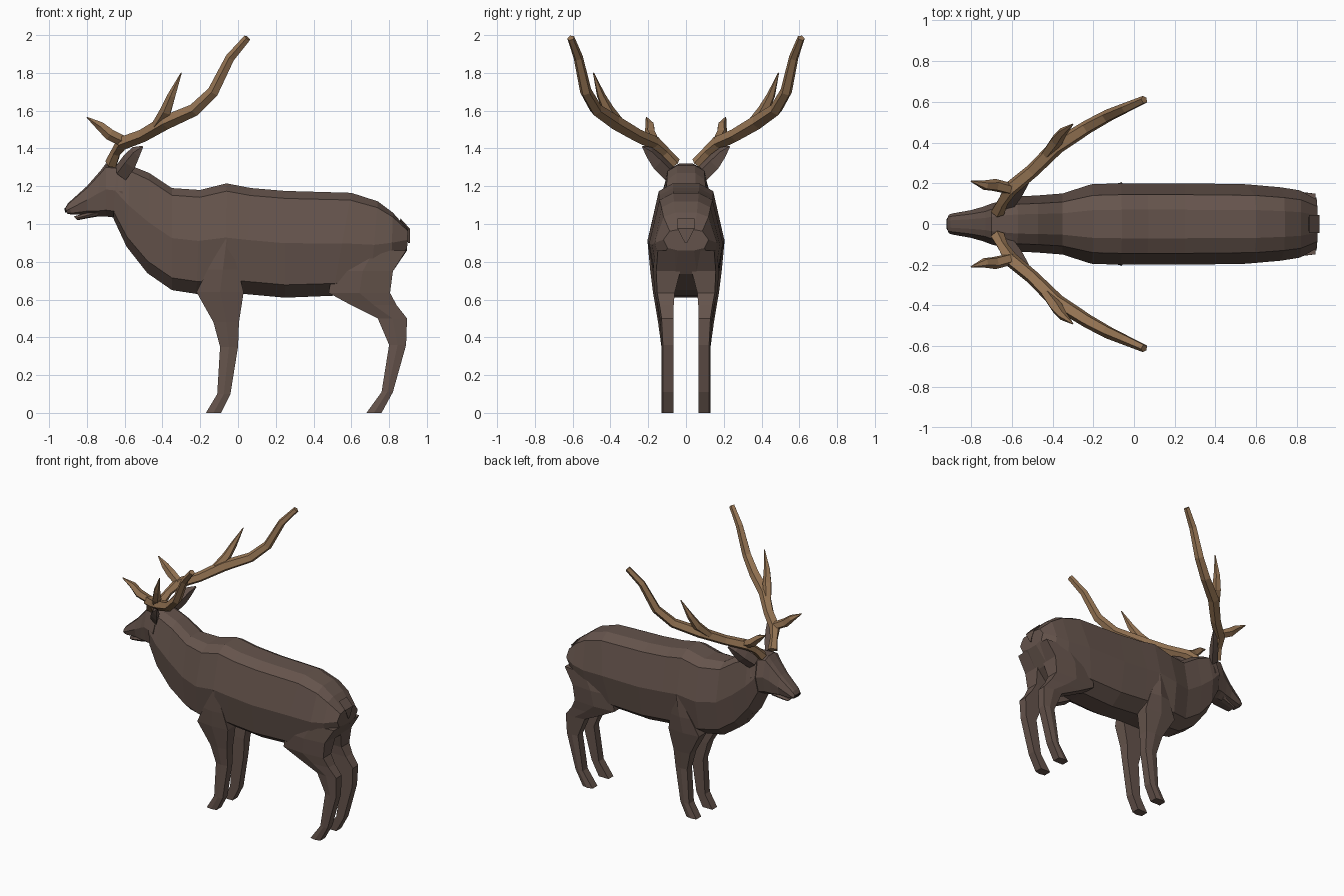
import bpy, bmesh, math
from mathutils import Vector


def material(name, rgb):
    m = bpy.data.materials.new(name)
    m.diffuse_color = (*rgb, 1)
    return m


HIDE = material("brown hide", (0.13, 0.088, 0.072))
HORN = material("tan antler", (0.31, 0.18, 0.09))
DARK = material("dark nose", (0.02, 0.015, 0.013))


def skin(name, rings, mat, mirror=False):
    """Join equal-sized rings of points into a capped, flat-shaded solid."""
    bm = bmesh.new()
    loops = [[bm.verts.new(p) for p in ring] for ring in rings]
    n = len(loops[0])
    for a, b in zip(loops, loops[1:]):
        for i in range(n):
            j = (i + 1) % n
            bm.faces.new((a[i], a[j], b[j], b[i]))
    bm.faces.new(loops[0])
    bm.faces.new(loops[-1])
    bmesh.ops.recalc_face_normals(bm, faces=bm.faces)
    mesh = bpy.data.meshes.new(name)
    bm.to_mesh(mesh)
    bm.free()
    mesh.materials.append(mat)
    ob = bpy.data.objects.new(name, mesh)
    bpy.context.collection.objects.link(ob)
    if mirror:
        mod = ob.modifiers.new("mirror", 'MIRROR')
        mod.use_axis = (False, True, False)
        mod.use_mirror_merge = False
    return ob


def body_ring(top_x, top_z, low_x, low_z, w):
    """Ten-sided section between a top and a bottom point, w = half width."""
    half = [(0.35, 1), (0.72, 0.93), (1, 0.51), (0.82, 0.12), (0.35, 0)]
    pts = half + [(-y, t) for y, t in reversed(half)]
    return [(low_x + (top_x - low_x) * t, y * w, low_z + (top_z - low_z) * t)
            for y, t in pts]


def leg_ring(front, back, z, inner, outer):
    """Six-sided horizontal leg section with a ridge on the outer side."""
    mid, soft = (front + back) / 2, outer - (outer - inner) * 0.12
    return [(front, inner, z), (front, soft, z), (mid, outer, z),
            (back, soft, z), (back, inner, z), (mid, inner, z)]


def tube(name, path, sides=5, mat=HORN, flat=1.0):
    """Tapering mirrored tube; path points are x, y, z, radius."""
    pts = [Vector(p[:3]) for p in path]
    rings = []
    for i, p in enumerate(pts):
        d = (pts[min(i + 1, len(pts) - 1)] - pts[max(i - 1, 0)]).normalized()
        u = d.cross(Vector((0.6, -0.8, 0))).normalized()
        v = d.cross(u)
        r = path[i][3]
        rings.append([p + r * (u * math.cos(a) + v * flat * math.sin(a))
                      for a in (2 * math.pi * k / sides for k in range(sides))])
    return skin(name, rings, mat, True)


# Trunk and neck
skin("body", [body_ring(*s) for s in [
    (0.90, 0.97, 0.895, 0.86, 0.12),
    (0.82, 1.06, 0.81, 0.735, 0.165),
    (0.74, 1.12, 0.70, 0.65, 0.18),
    (0.60, 1.165, 0.50, 0.62, 0.195),
    (0.25, 1.175, 0.25, 0.61, 0.20),
    (0.07, 1.19, 0.03, 0.63, 0.20),
    (-0.06, 1.215, -0.07, 0.63, 0.20),
    (-0.20, 1.18, -0.22, 0.63, 0.195),
    (-0.35, 1.19, -0.35, 0.65, 0.15),
    (-0.47, 1.27, -0.48, 0.74, 0.14),
    (-0.57, 1.31, -0.59, 0.88, 0.135),
    (-0.64, 1.315, -0.66, 1.03, 0.12)]], HIDE)

# Head
skin("head", [body_ring(*s) for s in [
    (-0.60, 1.31, -0.62, 1.03, 0.125),
    (-0.70, 1.32, -0.70, 1.04, 0.10),
    (-0.73, 1.28, -0.75, 1.04, 0.085),
    (-0.80, 1.20, -0.80, 1.05, 0.068),
    (-0.90, 1.11, -0.88, 1.05, 0.052),
    (-0.915, 1.085, -0.905, 1.055, 0.045)]], HIDE)
skin("lower_jaw", [body_ring(*s) for s in [
    (-0.74, 1.08, -0.74, 1.04, 0.06),
    (-0.80, 1.06, -0.80, 1.03, 0.05),
    (-0.87, 1.04, -0.85, 1.02, 0.035)]], HIDE)
skin("nose", [body_ring(*s) for s in [
    (-0.905, 1.09, -0.90, 1.06, 0.035),
    (-0.92, 1.082, -0.915, 1.062, 0.03)]], DARK)

# Tail
skin("tail", [
    [(0.86, 0.045, 1.03), (0.86, -0.045, 1.03), (0.85, 0, 0.98)],
    [(0.91, 0.045, 0.975), (0.91, -0.045, 0.975), (0.885, 0, 0.96)],
    [(0.91, 0.006, 0.90), (0.91, -0.006, 0.90), (0.90, 0, 0.90)]], HIDE)

# Legs
skin("front_legs", [leg_ring(*s) for s in [
    (-0.17, -0.09, 0.0, 0.065, 0.13),
    (-0.11, -0.04, 0.10, 0.065, 0.13),
    (-0.095, 0.0, 0.35, 0.065, 0.13),
    (-0.13, 0.005, 0.48, 0.065, 0.148),
    (-0.22, 0.03, 0.64, 0.07, 0.175),
    (-0.16, 0.0, 0.76, 0.08, 0.19),
    (-0.07, -0.05, 0.92, 0.10, 0.205)]], HIDE, True)
skin("hind_legs", [leg_ring(*s) for s in [
    (0.68, 0.76, 0.0, 0.065, 0.13),
    (0.76, 0.82, 0.11, 0.065, 0.13),
    (0.80, 0.89, 0.36, 0.065, 0.13),
    (0.74, 0.895, 0.50, 0.065, 0.138),
    (0.60, 0.84, 0.57, 0.065, 0.15),
    (0.48, 0.805, 0.635, 0.06, 0.165),
    (0.50, 0.82, 0.75, 0.03, 0.175),
    (0.55, 0.89, 0.86, 0.03, 0.165)]], HIDE, True)

# Ears
tube("ears", [(-0.62, 0.09, 1.27, 0.05), (-0.575, 0.15, 1.33, 0.05),
              (-0.54, 0.195, 1.38, 0.034), (-0.505, 0.23, 1.41, 0.005)],
     4, HIDE, 0.6)

# Antlers: main beam, brow tine, upper tine
tube("antler_beams", [
    (-0.67, 0.06, 1.32, 0.035), (-0.645, 0.11, 1.38, 0.028),
    (-0.61, 0.17, 1.43, 0.038), (-0.50, 0.26, 1.47, 0.036),
    (-0.38, 0.38, 1.54, 0.04), (-0.23, 0.475, 1.605, 0.035),
    (-0.13, 0.53, 1.70, 0.032), (-0.04, 0.57, 1.88, 0.026),
    (0.05, 0.61, 1.985, 0.02)])
tube("brow_tines", [(-0.60, 0.17, 1.435, 0.03), (-0.68, 0.19, 1.475, 0.032),
                    (-0.73, 0.19, 1.52, 0.025), (-0.80, 0.21, 1.565, 0.003)])
tube("upper_tines", [(-0.44, 0.33, 1.51, 0.025), (-0.38, 0.41, 1.60, 0.032),
                     (-0.35, 0.45, 1.68, 0.023), (-0.30, 0.49, 1.80, 0.003)])
